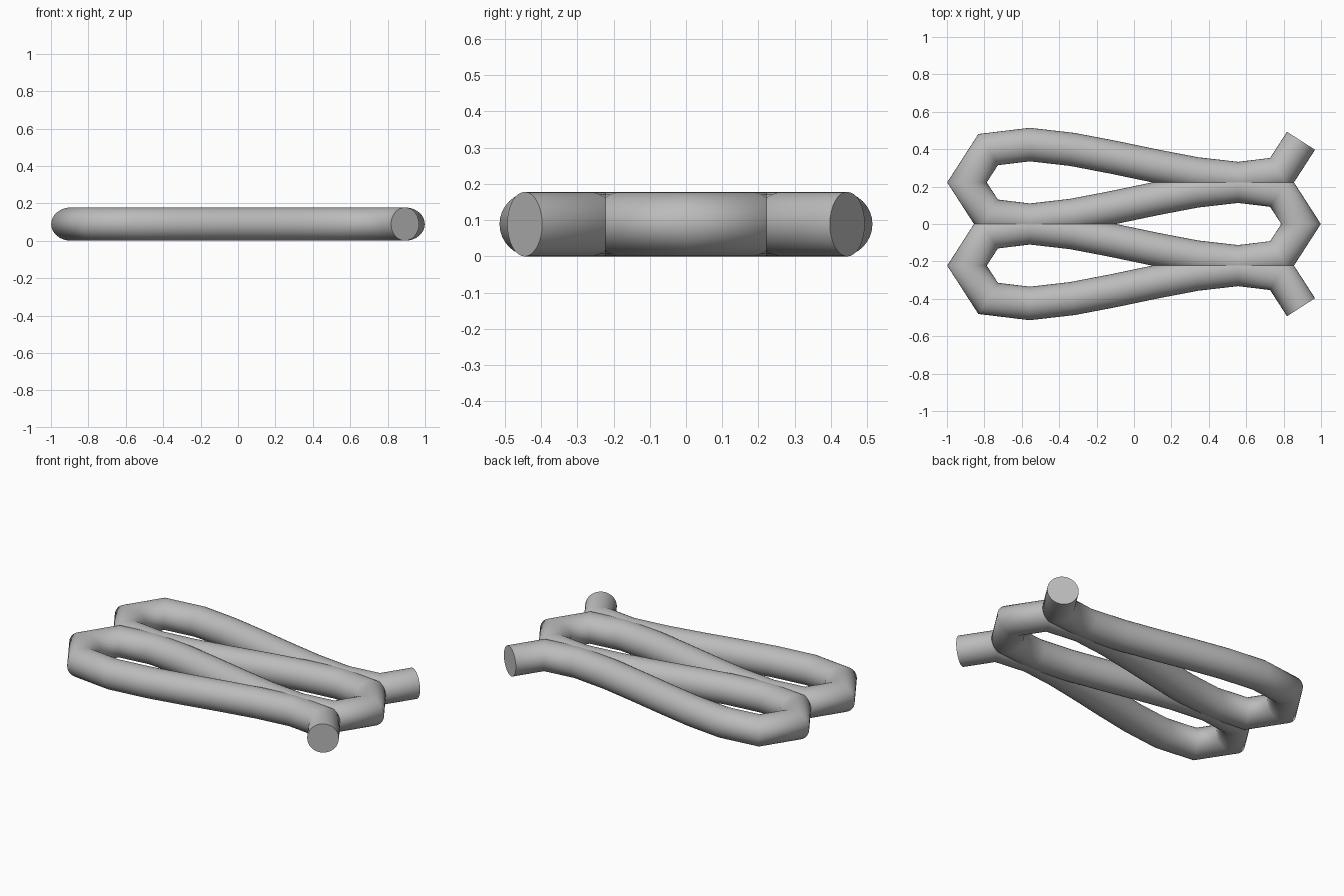
import bpy, bmesh
from math import sin, cos, pi
from mathutils import Vector

if "Cube" in bpy.data.objects:
    bpy.data.objects.remove(bpy.data.objects["Cube"])

RADIUS = 0.089
SIDES = 32
PITCH = 0.2225      # spacing between the fold lines
TIP = 0.893         # x of each fold

# One strand from right to left: x and offset from its mid line
half = [(0.78, 0.064), (0.557, 0.091), (0.33, 0.065), (0.11, 0.023)]
strand = [(x, -d) for x, d in half] + [(-x, d) for x, d in reversed(half)]

# Centre line: four strands, each mirrored from the one before
path = [Vector((TIP, 2 * PITCH, RADIUS))]
for k in range(4):
    mid = PITCH * (1.5 - k)
    flip = 1 if k % 2 == 0 else -1
    points = strand if flip == 1 else strand[::-1]
    path += [Vector((x, mid + flip * d, RADIUS)) for x, d in points]
    path.append(Vector((-flip * TIP, PITCH * (1 - k), RADIUS)))

# Tube with mitred rings along the centre line
bm = bmesh.new()
up = Vector((0, 0, 1))
rings = []
for i, p in enumerate(path):
    before = (p - path[i - 1]).normalized() if i else None
    after = (path[i + 1] - p).normalized() if i + 1 < len(path) else None
    before, after = before or after, after or before
    side = up.cross((before + after).normalized())
    stretch = 1 / side.dot(up.cross(before))
    rings.append([bm.verts.new(p + RADIUS * (side * stretch * cos(a) + up * sin(a)))
                  for a in (2 * pi * j / SIDES for j in range(SIDES))])

for a, b in zip(rings, rings[1:]):
    for j in range(SIDES):
        n = (j + 1) % SIDES
        bm.faces.new((a[j], a[n], b[n], b[j])).smooth = True

# Flat end caps
for ring in (rings[0], rings[-1]):
    bm.faces.new(ring).smooth = False
    for v, w in zip(ring, ring[1:] + ring[:1]):
        bm.edges.get((v, w)).smooth = False
bmesh.ops.recalc_face_normals(bm, faces=bm.faces)

mesh = bpy.data.meshes.new("folded_tube")
bm.to_mesh(mesh)
bm.free()
tube = bpy.data.objects.new("folded_tube", mesh)
bpy.context.collection.objects.link(tube)

# Plain grey material
grey = bpy.data.materials.new("grey")
grey.use_nodes = True
colour = (0.5, 0.5, 0.5, 1)
grey.diffuse_color = colour
grey.node_tree.nodes["Principled BSDF"].inputs["Base Color"].default_value = colour
mesh.materials.append(grey)
